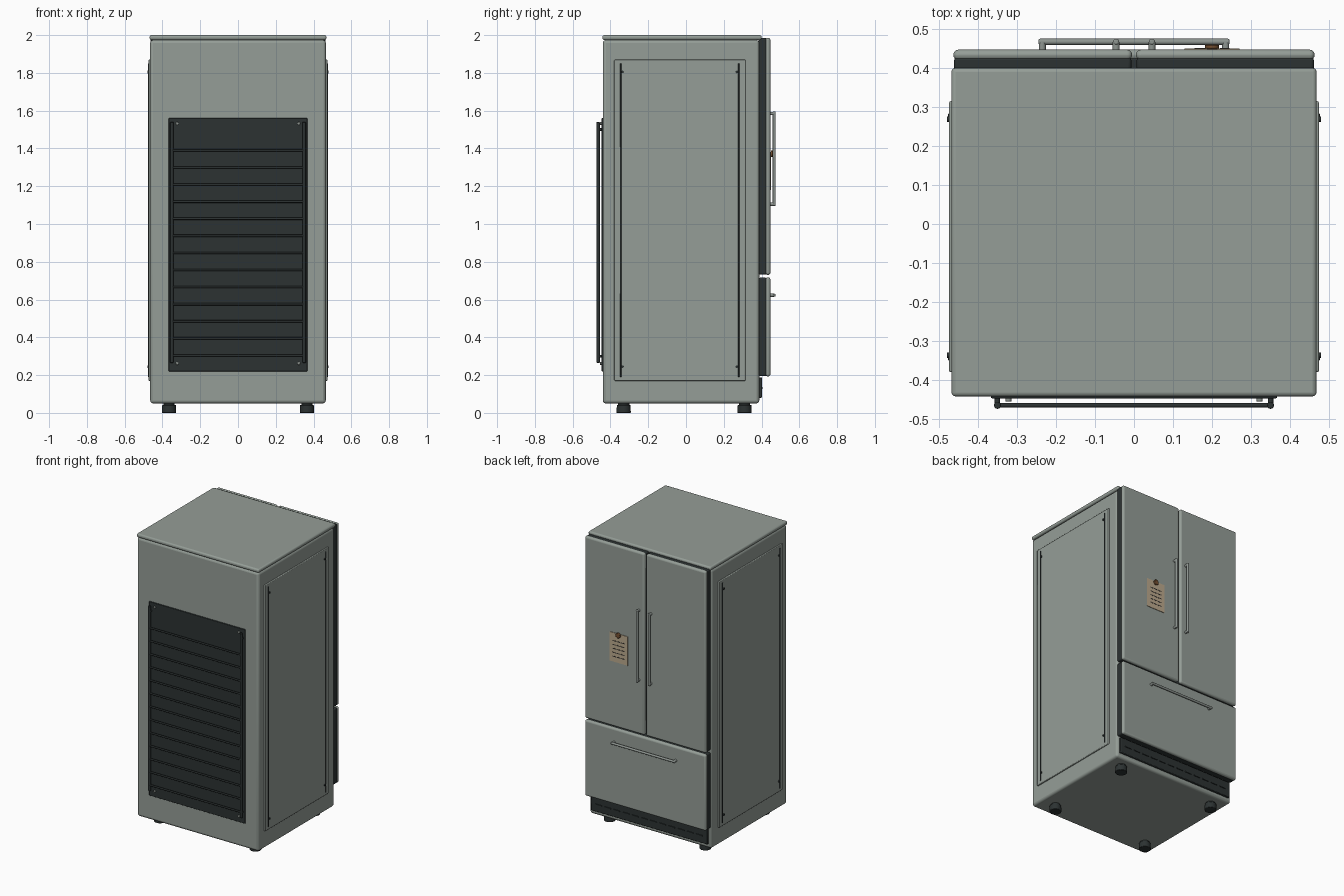
import bpy, math
from mathutils import Vector

if "Cube" in bpy.data.objects:
    bpy.data.objects.remove(bpy.data.objects["Cube"])

def material(name, col):
    m = bpy.data.materials.new(name)
    m.diffuse_color = (*col, 1)
    m.use_nodes = True
    m.node_tree.nodes["Principled BSDF"].inputs["Base Color"].default_value = m.diffuse_color
    return m

BODY = material("body_enamel", (0.30, 0.34, 0.31))
DARK = material("dark_plastic", (0.025, 0.032, 0.032))
METAL = material("handle_metal", (0.27, 0.30, 0.28))
PAPER = material("paper", (0.50, 0.40, 0.27))
INK = material("ink", (0.04, 0.035, 0.03))
BROWN = material("magnet_brown", (0.18, 0.08, 0.03))

def finish(o, name, mat, bevel=0, seg=3):
    o.name = name
    o.data.materials.append(mat)
    if bevel:
        b = o.modifiers.new("bevel", 'BEVEL')
        b.width, b.segments = bevel, seg
        b.limit_method, b.angle_limit = 'ANGLE', math.radians(40)
    bpy.ops.object.shade_smooth_by_angle(angle=math.radians(40))
    return o

def box(name, x, y, z, mat, bevel=0, seg=3):
    """Box from (min, max) ranges on each axis."""
    bpy.ops.mesh.primitive_cube_add(size=1, location=[(a + b) / 2 for a, b in (x, y, z)])
    o = bpy.context.object
    o.scale = [b - a for a, b in (x, y, z)]
    bpy.ops.object.transform_apply(location=False, rotation=False, scale=True)
    return finish(o, name, mat, bevel, seg)

def rod(name, p, q, r, mat, r2=None, bevel=0, n=16):
    """Cylinder or cone between two points."""
    p, q = Vector(p), Vector(q)
    bpy.ops.mesh.primitive_cone_add(vertices=n, radius1=r, radius2=r if r2 is None else r2,
                                    depth=(q - p).length, location=(p + q) / 2)
    o = bpy.context.object
    o.rotation_euler = (q - p).to_track_quat('Z', 'Y').to_euler()
    return finish(o, name, mat, bevel, 2)

# cabinet and top
box("cabinet", (-0.465, 0.465), (-0.44, 0.388), (0.05, 1.974), BODY, 0.016)
box("top_panel", (-0.468, 0.468), (-0.442, 0.40), (1.974, 2.0), BODY, 0.01)

# feet
for x in (-0.365, 0.365):
    for y in (-0.33, 0.31):
        rod("foot_pad", (x, y, 0), (x, y, 0.042), 0.038, DARK, 0.036, 0.003, 24)
        rod("foot_stem", (x, y, 0.04), (x, y, 0.055), 0.03, DARK, n=24)

# side panels with dark trim strips and screws
for s in (-1, 1):
    def span(a, b):
        return sorted((s * a, s * b))
    box("side_panel", span(0.46, 0.474), (-0.38, 0.315), (0.17, 1.87), BODY, 0.004, 2)
    for y, ys in ((-0.346, -0.336), (0.279, 0.269)):
        box("side_trim", span(0.47, 0.477), (y - 0.004, y + 0.004), (0.19, 1.85), DARK, 0.002, 1)
        for z in (0.245, 1.805):
            rod("side_screw", (s * 0.472, ys, z), (s * 0.48, ys, z), 0.007, DARK, n=12)

# doors and drawer, each with a dark gasket behind a rounded face
for name, x, z in (("door_left", (-0.463, -0.005), (0.73, 1.986)),
                   ("door_right", (0.005, 0.463), (0.73, 1.986)),
                   ("drawer", (-0.463, 0.463), (0.193, 0.718))):
    box(name + "_gasket", (x[0] + 0.002, x[1] - 0.002), (0.385, 0.428),
        (z[0] + 0.002, z[1] - 0.002), DARK, 0.008)
    box(name, x, (0.42, 0.447), z, BODY, 0.013, 4)

def handle(name, p, q):
    d = (Vector(q) - Vector(p)).normalized() * 0.01
    rod(name, p, q, 0.008, METAL, bevel=0.004)
    for e in (Vector(p) + d, Vector(q) - d):
        rod(name + "_post", (e.x, 0.443, e.z), (e.x, 0.467, e.z), 0.009, METAL)

handle("door_handle_left", (-0.046, 0.467, 1.095), (-0.046, 0.467, 1.595))
handle("door_handle_right", (0.046, 0.467, 1.095), (0.046, 0.467, 1.595))
handle("drawer_handle", (-0.245, 0.467, 0.623), (0.245, 0.467, 0.623))

# kick plate with a row of slots
box("kick_plate", (-0.445, 0.445), (0.38, 0.402), (0.08, 0.188), DARK, 0.004, 2)
for i in range(12):
    x = -0.385 + 0.07 * i
    box("kick_slot", (x - 0.024, x + 0.024), (0.40, 0.408), (0.129, 0.135), DARK)

# note with written lines and a magnet
box("note", (0.13, 0.27), (0.447, 0.4505), (1.18, 1.38), PAPER)
for i in range(5):
    z = 1.325 - 0.027 * i
    for a, b in ((0.155, 0.185), (0.19, 0.215), (0.22, 0.245)):
        box("note_mark", (a, b), (0.45, 0.4512), (z - 0.003, z + 0.003), INK)
rod("magnet", (0.2, 0.449, 1.372), (0.2, 0.46, 1.372), 0.018, BROWN, bevel=0.003, n=24)

# rear panel, condenser rods and mounting screws
box("rear_panel", (-0.367, 0.367), (-0.447, -0.435), (0.22, 1.56), DARK, 0.003, 2)
for i in range(13):
    z = 1.39 - 0.0905 * i
    rod("condenser_rod", (-0.35, -0.465, z), (0.35, -0.465, z), 0.006, DARK, n=12)
for x in (-0.35, 0.35):
    rod("condenser_post", (x, -0.465, 0.265), (x, -0.465, 1.54), 0.009, DARK, bevel=0.003)
    for z in (0.30, 1.50):
        rod("condenser_bracket", (x, -0.44, z), (x, -0.465, z), 0.007, DARK, n=12)
for x in (-0.322, 0.322):
    for z in (0.262, 1.532):
        rod("rear_screw", (x, -0.44, z), (x, -0.455, z), 0.008, METAL, bevel=0.002, n=12)
